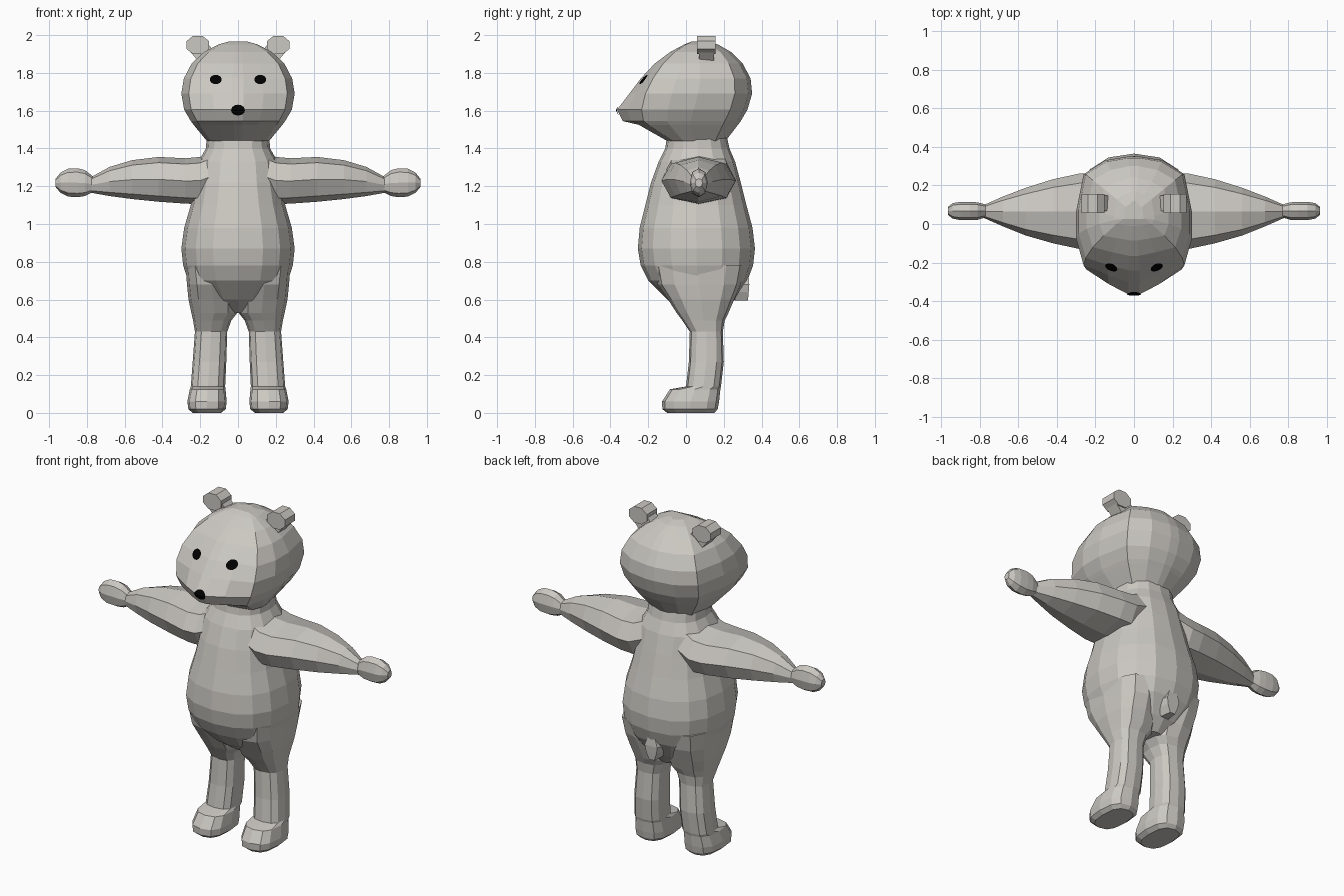
import bpy, bmesh, math
from mathutils import Vector
from mathutils.bvhtree import BVHTree


def material(name, rgb):
    m = bpy.data.materials.new(name)
    m.diffuse_color = (*rgb, 1)
    return m


FUR = material("pale grey fur", (0.60, 0.58, 0.54))
BLACK = material("black", (0.0, 0.0, 0.0))


def finish(bm, name, mat, mirror=False):
    bmesh.ops.recalc_face_normals(bm, faces=bm.faces)
    me = bpy.data.meshes.new(name)
    bm.to_mesh(me)
    bm.free()
    me.materials.append(mat)
    ob = bpy.data.objects.new(name, me)
    bpy.context.collection.objects.link(ob)
    if mirror:
        ob.modifiers.new("mirror", 'MIRROR').use_mirror_merge = False
    return ob


def loft(name, rings, mirror=False):
    """Skin a list of equal-length closed rings and cap both ends."""
    bm = bmesh.new()
    vs = [[bm.verts.new(p) for p in r] for r in rings]
    n = len(vs[0])
    for a, b in zip(vs, vs[1:]):
        for i in range(n):
            j = (i + 1) % n
            bm.faces.new((a[i], a[j], b[j], b[i]))
    bm.faces.new(vs[0])
    bm.faces.new(vs[-1])
    return finish(bm, name, FUR, mirror)


def oval(a0, a1, b0, b1, n=8, power=0.85, turn=0.0):
    """Slightly squared oval filling the box a0..a1 by b0..b1."""
    pts = []
    for i in range(n):
        t = 2 * math.pi * i / n + turn
        c, s = math.cos(t), math.sin(t)
        c = math.copysign(abs(c) ** power, c)
        s = math.copysign(abs(s) ** power, s)
        pts.append(((a0 + a1) / 2 + c * (a1 - a0) / 2, (b0 + b1) / 2 + s * (b1 - b0) / 2))
    return pts


# Head: wedge-faced rings (z, half width, front y, cheek y, back y)
def head_ring(z, w, yf, yc, yb):
    ym = 0.4 * yc + 0.6 * yb - 0.06
    half = [(0.1 * w, yf), (0.45 * w, yf * 0.6 + yc * 0.4), (0.87 * w, yc),
            (w, 0.5 * (yc + ym)), (w, ym), (0.87 * w, ym + 0.68 * (yb - ym)),
            (0.5 * w, yb - 0.02), (0.1 * w, yb)]
    return [(x, y, z) for x, y in half] + [(-x, y, z) for x, y in reversed(half)]


head = loft("head", [head_ring(*r) for r in (
    (1.44, 0.165, -0.10, -0.07, 0.21), (1.525, 0.235, -0.25, -0.20, 0.275),
    (1.545, 0.25, -0.335, -0.225, 0.29), (1.605, 0.285, -0.365, -0.235, 0.325),
    (1.69, 0.30, -0.30, -0.215, 0.35), (1.77, 0.287, -0.24, -0.175, 0.342),
    (1.85, 0.245, -0.165, -0.12, 0.30), (1.91, 0.18, -0.085, -0.06, 0.24),
    (1.95, 0.105, -0.01, 0.0, 0.17), (1.966, 0.05, 0.03, 0.035, 0.12))])

# Torso, from neck to the bottom of the belly (z, half width, front y, back y)
loft("torso", [[(x, y, z) for x, y in oval(-w, w, f, b, 16)] for z, w, f, b in (
    (1.47, 0.165, -0.10, 0.215), (1.40, 0.17, -0.11, 0.23), (1.33, 0.21, -0.145, 0.26),
    (1.22, 0.225, -0.185, 0.29), (1.10, 0.25, -0.215, 0.32), (0.98, 0.285, -0.245, 0.352),
    (0.87, 0.30, -0.255, 0.365), (0.78, 0.29, -0.24, 0.355), (0.70, 0.265, -0.20, 0.325),
    (0.60, 0.17, -0.10, 0.26), (0.53, 0.06, 0.0, 0.20))])

# Legs with feet (z, inner x, outer x, front y, back y)
loft("legs", [[(x, y, z) for x, y in oval(*b, 12, 0.75)] for z, *b in (
    (0.78, 0.03, 0.278, -0.17, 0.31), (0.68, 0.01, 0.270, -0.15, 0.29),
    (0.60, 0.0, 0.262, -0.095, 0.255), (0.53, 0.003, 0.247, -0.05, 0.225),
    (0.49, 0.035, 0.238, -0.02, 0.205), (0.43, 0.057, 0.228, 0.02, 0.195),
    (0.27, 0.062, 0.240, 0.015, 0.20), (0.14, 0.068, 0.250, 0.0, 0.185),
    (0.125, 0.066, 0.255, -0.085, 0.182), (0.06, 0.060, 0.268, -0.127, 0.175),
    (0.02, 0.065, 0.263, -0.125, 0.168), (0.0, 0.09, 0.24, -0.10, 0.15))], mirror=True)

# Arms and hands, lofted outwards (x, front y, back y, bottom z, top z)
loft("arms", [[(x, y, z) for y, z in oval(*b, 8, 0.85)] for x, *b in (
    (0.12, -0.12, 0.25, 1.13, 1.39), (0.20, -0.13, 0.265, 1.105, 1.355),
    (0.28, -0.13, 0.262, 1.108, 1.348), (0.42, -0.10, 0.232, 1.118, 1.355),
    (0.56, -0.06, 0.188, 1.132, 1.338), (0.68, -0.012, 0.142, 1.148, 1.302),
    (0.775, 0.03, 0.10, 1.165, 1.25))], mirror=True)
loft("hands", [[(x, y, z) for y, z in oval(*b, 8, 0.9)] for x, *b in (
    (0.765, 0.035, 0.10, 1.17, 1.25), (0.81, 0.022, 0.112, 1.148, 1.285),
    (0.85, 0.02, 0.115, 1.142, 1.295), (0.90, 0.02, 0.115, 1.145, 1.293),
    (0.94, 0.028, 0.108, 1.165, 1.272), (0.965, 0.048, 0.088, 1.195, 1.24))], mirror=True)

# Ears: thick tilted octagonal slabs on a short stalk
loft("ears", [[(x, y, z) for x, z in oval(0.148, 0.278, 1.895, 2.0, 8, 1, math.pi / 8)]
              for y in (0.058, 0.155)], mirror=True)
loft("ear_stalks", [[(x + sx * 0.035, y, z - sx * 0.035) for x, z, sx in
                     ((0.145, 1.86, -1), (0.22, 1.95, -1), (0.22, 1.95, 1), (0.145, 1.86, 1))]
                    for y in (0.068, 0.148)], mirror=True)

# Tail: small wedge hanging at the back
loft("tail", [[(-w, f, z), (w, f, z), (w * 0.7, b, z), (-w * 0.7, b, z)] for z, w, f, b in (
    (0.74, 0.03, 0.26, 0.33), (0.68, 0.06, 0.26, 0.335),
    (0.64, 0.05, 0.26, 0.332), (0.595, 0.025, 0.26, 0.328))])

# Eyes and nose: thin patches laid onto the face
bm = bmesh.new()
bm.from_mesh(head.data)
tree = BVHTree.FromBMesh(bm)
bm.free()


def patch(name, x, z, rx, rz, lift, mirror=False):
    def on_face(px, pz):
        hit = tree.ray_cast(Vector((px, -1, pz)), Vector((0, 1, 0)))[0]
        return Vector((px, hit.y - lift, pz))
    bm = bmesh.new()
    rows = [[bm.verts.new(on_face(x + k * rx * math.cos(i * math.pi / 6),
                                  z + k * rz * math.sin(i * math.pi / 6)))
             for i in range(12)] for k in (1.0, 0.5)]
    mid = bm.verts.new(on_face(x, z))
    for i in range(12):
        j = (i + 1) % 12
        bm.faces.new((rows[0][i], rows[0][j], rows[1][j], rows[1][i]))
        bm.faces.new((rows[1][i], rows[1][j], mid))
    return finish(bm, name, BLACK, mirror)


patch("eyes", 0.118, 1.765, 0.032, 0.025, 0.006, True)
patch("nose", 0.0, 1.603, 0.037, 0.029, 0.007)
